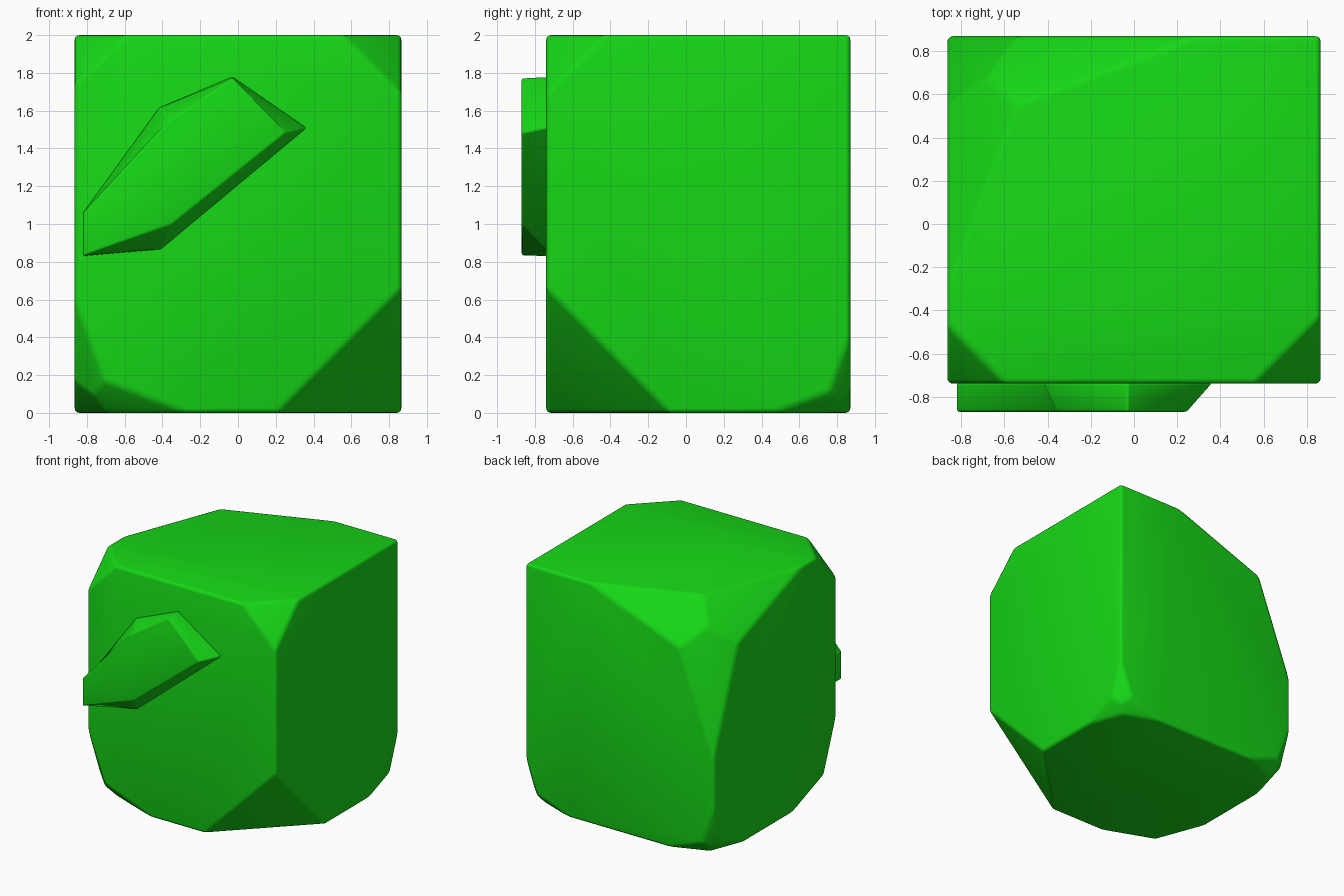
import bpy
import bmesh
from mathutils import Vector

cube = bpy.data.objects.get("Cube")
if cube:
    bpy.data.objects.remove(cube, do_unlink=True)

# Single flat colour
GREEN = (0.008, 0.68, 0.008, 1.0)
green = bpy.data.materials.new("bright_green")
green.use_nodes = True
green.diffuse_color = GREEN
green.node_tree.nodes["Principled BSDF"].inputs["Base Color"].default_value = GREEN

LOW = Vector((-0.865, -0.74, 0.0))
HIGH = Vector((0.865, 0.87, 2.0))


def finish(name, bm, bevel):
    """Turn a bmesh into a smooth object with rounded edges."""
    bmesh.ops.recalc_face_normals(bm, faces=bm.faces)
    for face in bm.faces:
        face.smooth = True
    mesh = bpy.data.meshes.new(name)
    bm.to_mesh(mesh)
    bm.free()
    mesh.materials.append(green)
    obj = bpy.data.objects.new(name, mesh)
    bpy.context.collection.objects.link(obj)
    mod = obj.modifiers.new("rounded_edges", "BEVEL")
    mod.width = bevel
    mod.segments = 3
    mod.limit_method = "ANGLE"
    mod.angle_limit = 0.35
    return obj


def chop(bm, side, reach):
    """Slice off a corner; reach is the cut length along x, y and z."""
    corner = Vector([HIGH[i] if side[i] > 0 else LOW[i] for i in range(3)])
    normal = Vector([side[i] / reach[i] for i in range(3)]).normalized()
    point = corner - Vector((side[0] * reach[0], 0, 0))
    cut = bmesh.ops.bisect_plane(
        bm, geom=bm.verts[:] + bm.edges[:] + bm.faces[:], dist=1e-5,
        plane_co=point, plane_no=normal, clear_outer=True)
    edges = [e for e in cut["geom_cut"]
             if isinstance(e, bmesh.types.BMEdge) and e.is_boundary]
    bmesh.ops.edgeloop_fill(bm, edges=edges)


# Body: a box with chipped corners
bm = bmesh.new()
bmesh.ops.create_cube(bm, size=1)
bmesh.ops.scale(bm, vec=HIGH - LOW, verts=bm.verts)
bmesh.ops.translate(bm, vec=(HIGH + LOW) / 2, verts=bm.verts)

# Corners with one flat chip
for side, size in (((1, -1, -1), 0.66), ((1, -1, 1), 0.31), ((-1, -1, 1), 0.27)):
    chop(bm, side, (size, size, size))

# Corners with three chips, each running long along one edge
for side, size in (((-1, -1, -1), 0.6), ((1, 1, -1), 0.41),
                   ((-1, 1, -1), 0.42), ((-1, 1, 1), 1.16)):
    for axis in range(3):
        reach = [size * 0.38] * 3
        reach[axis] = size
        chop(bm, side, reach)
finish("body", bm, 0.025)

# Raised slab on the front: outer outline and wider base outline
outer = [(-0.82, 0.83), (-0.35, 1.0), (0.25, 1.48),
         (-0.03, 1.775), (-0.36, 1.55), (-0.82, 1.06)]
base = [(-0.82, 0.83), (-0.41, 0.86), (0.37, 1.51),
        (-0.03, 1.78), (-0.42, 1.62), (-0.82, 1.06)]
bm = bmesh.new()
front = [bm.verts.new((x, -0.87, z)) for x, z in outer]
back = [bm.verts.new((x, -0.735, z)) for x, z in base]
bm.faces.new(front)
bm.faces.new(back[::-1])
for i in range(len(front)):
    j = (i + 1) % len(front)
    bm.faces.new((front[i], back[i], back[j], front[j]))
finish("front_slab", bm, 0.012)
